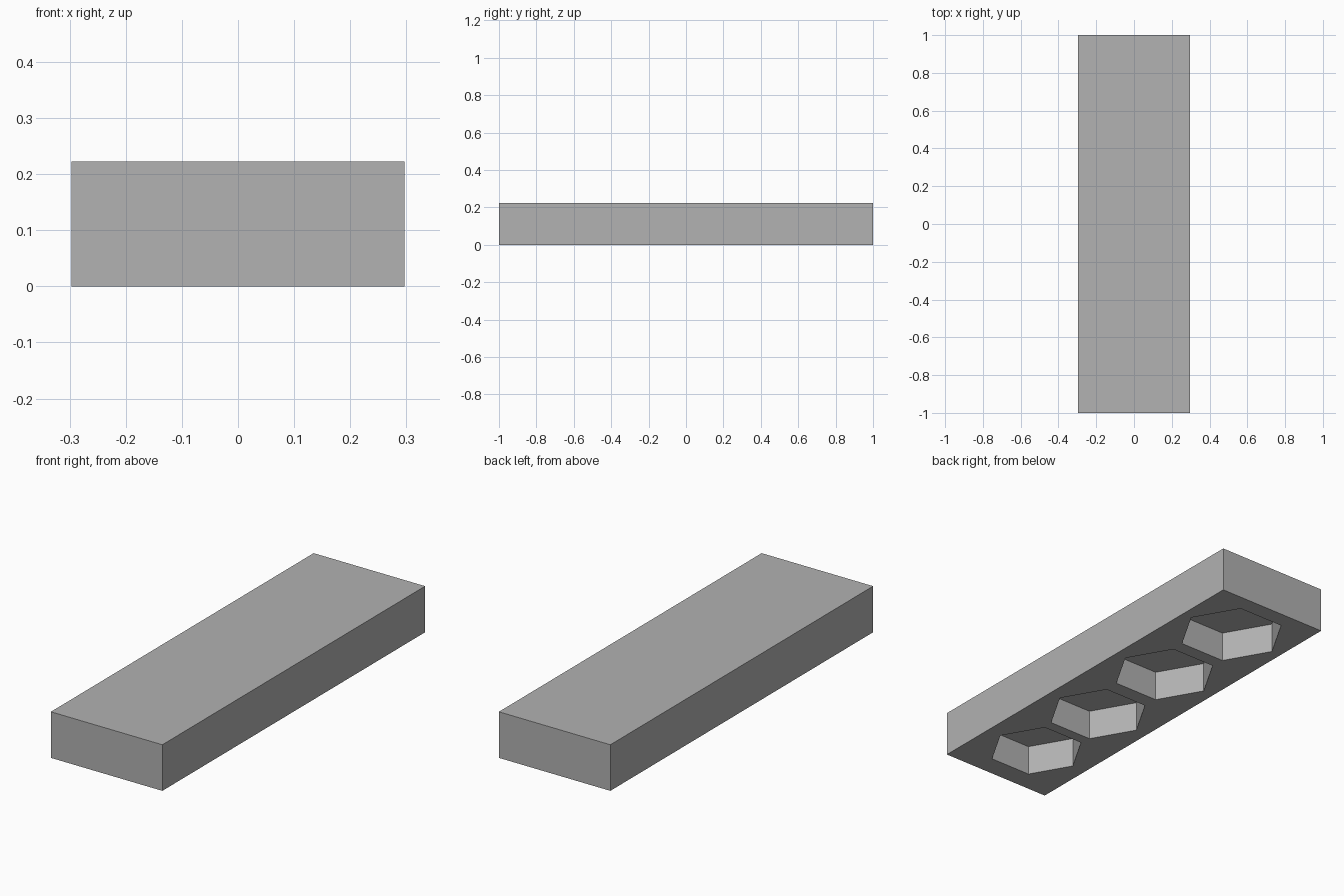
import bpy
import math

# Remove the default cube
default = bpy.data.objects.get("Cube")
if default:
    bpy.data.objects.remove(default, do_unlink=True)

WIDTH, LENGTH, HEIGHT = 0.594, 2.0, 0.222
DEPTH = 0.147
SOCKETS = [(-0.705, 0.220), (-0.26, 0.232), (0.221, 0.238), (0.706, 0.245)]  # y, radius

# Plain grey material
GREY = (0.445, 0.445, 0.445, 1.0)
grey = bpy.data.materials.new("grey")
grey.use_nodes = True
grey.diffuse_color = GREY
grey.node_tree.nodes["Principled BSDF"].inputs["Base Color"].default_value = GREY

# Solid block
bpy.ops.mesh.primitive_cube_add(size=1, location=(0, 0, HEIGHT / 2))
block = bpy.context.object
block.name = "block"
block.scale = (WIDTH, LENGTH, HEIGHT)
bpy.ops.object.transform_apply(location=True, rotation=False, scale=True)
block.data.materials.append(grey)


def cut_hex_socket(y, radius):
    """Sink a straight-sided hexagonal pocket into the underside, corners on the x axis."""
    overshoot = 0.1
    bpy.ops.mesh.primitive_cylinder_add(
        vertices=6, radius=radius, depth=DEPTH + overshoot,
        location=(0, y, (DEPTH - overshoot) / 2), rotation=(0, 0, math.pi / 6))
    cutter = bpy.context.object
    cutter.name = "socket_cutter"
    cutter.hide_render = True
    cutter.data.materials.append(grey)
    cut = block.modifiers.new("socket", "BOOLEAN")
    cut.operation = "DIFFERENCE"
    cut.solver = "EXACT"
    cut.object = cutter
    bpy.ops.object.select_all(action="DESELECT")
    block.select_set(True)
    bpy.context.view_layer.objects.active = block
    bpy.ops.object.modifier_apply(modifier=cut.name)
    bpy.data.objects.remove(cutter, do_unlink=True)


# Row of four pockets, growing towards the back
for y, radius in SOCKETS:
    cut_hex_socket(y, radius)

bpy.ops.object.shade_flat()
